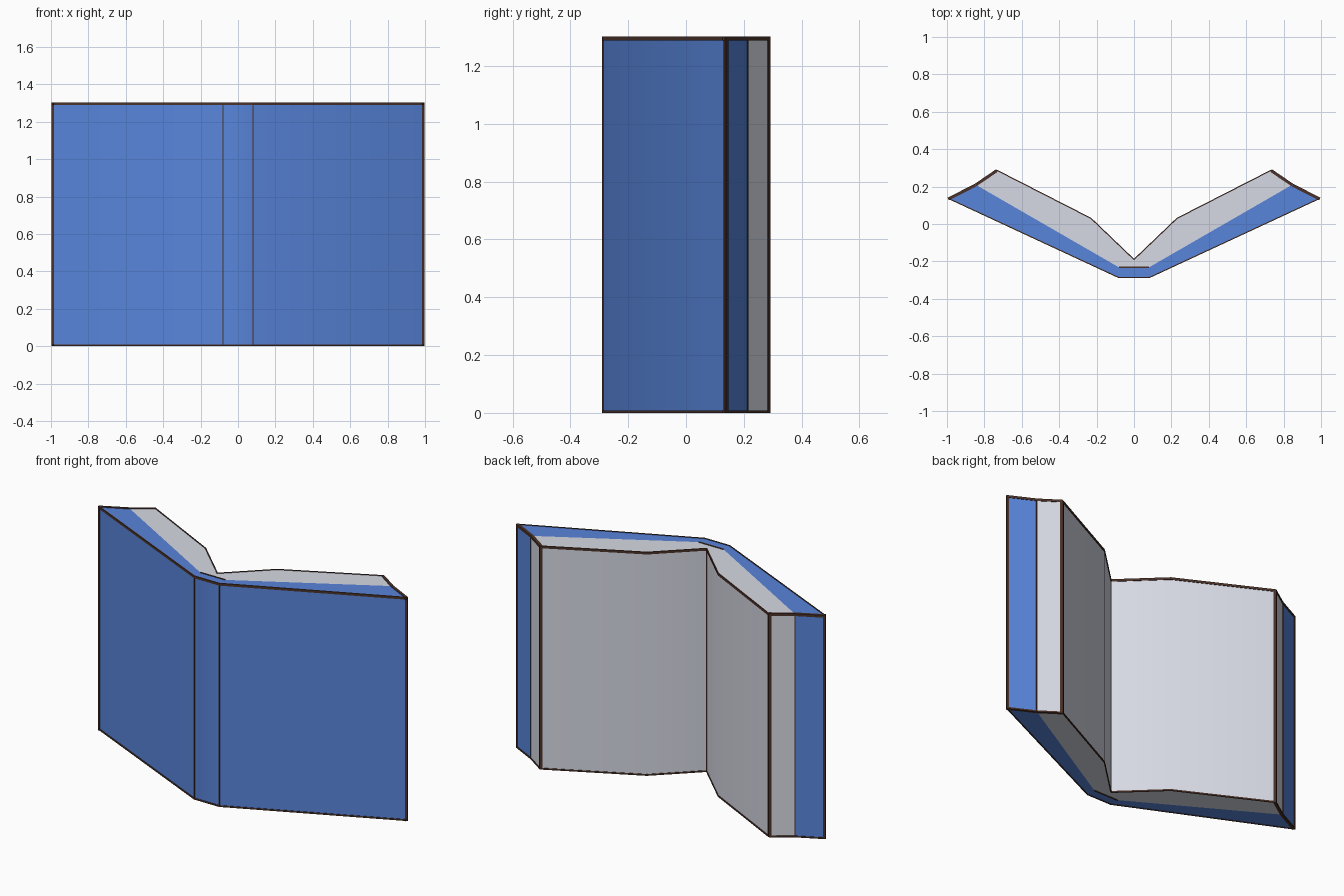
import bpy, bmesh
from mathutils import Vector

if "Cube" in bpy.data.objects:
    bpy.data.objects.remove(bpy.data.objects["Cube"])

H = 1.303          # total height
E = 0.003          # how far the trim stands proud


def material(name, rgb):
    m = bpy.data.materials.new(name)
    m.diffuse_color = (*rgb, 1)
    m.use_nodes = True
    m.node_tree.nodes["Principled BSDF"].inputs["Base Color"].default_value = m.diffuse_color
    return m


blue = material("cover blue", (0.098, 0.235, 0.71))
paper = material("page grey white", (0.68, 0.70, 0.78))
brown = material("dark brown trim", (0.07, 0.032, 0.022))


def finish(name, bm, mat, smooth=False):
    bmesh.ops.recalc_face_normals(bm, faces=bm.faces)
    mesh = bpy.data.meshes.new(name)
    bm.to_mesh(mesh)
    bm.free()
    mesh.materials.append(mat)
    ob = bpy.data.objects.new(name, mesh)
    bpy.context.collection.objects.link(ob)
    if smooth:
        bpy.ops.object.select_all(action='DESELECT')
        ob.select_set(True)
        bpy.context.view_layer.objects.active = ob
        bpy.ops.object.shade_smooth_by_angle(angle=0.52)
    return ob


def add_prism(bm, points, z0, z1):
    base = bm.faces.new([bm.verts.new((x, y, z0)) for x, y in points])
    ext = bmesh.ops.extrude_face_region(bm, geom=[base], use_keep_orig=True)
    top = [v for v in ext["geom"] if isinstance(v, bmesh.types.BMVert)]
    bmesh.ops.translate(bm, verts=top, vec=(0, 0, z1 - z0))


def mirrored(half):
    """Complete a path given for the right half with its left half."""
    return half + [(-x, y) for x, y in reversed(half) if x > 1e-6]


# half profiles seen from above, running towards the middle
outer = [(0.995, 0.138), (0.08, -0.287)]
split = [(0.85, 0.212), (0.08, -0.232)]
inner = [(0.737, 0.289), (0.23, 0.03), (0, -0.19)]

# cover and page block
bm = bmesh.new()
add_prism(bm, mirrored(outer) + mirrored(split)[::-1], E, H - E)
finish("cover", bm, blue, True)
bm = bmesh.new()
add_prism(bm, mirrored(split) + mirrored(inner)[::-1], E, H - E)
finish("pages", bm, paper, True)


# dark trim: thin strips standing just proud of the walls
def strip(bm, a, b, z0, z1, out=E, deep=E):
    """Strip along a-b; 'out' is to the right of the path, 'deep' to the left."""
    a, b = Vector(a), Vector(b)
    d = (b - a).normalized()
    n = Vector((d.y, -d.x))
    add_prism(bm, [a + n * out, b + n * out, b - n * deep, a - n * deep], z0, z1)


# counter-clockwise outline
left_to_right = mirrored(outer)[::-1]
outline = left_to_right + [split[0]] + mirrored(inner) + [(-split[0][0], split[0][1])]
knee = {(0.23, 0.03), (-0.23, 0.03)}
thin = {(0, -0.19), (0.08, -0.287), (-0.08, -0.287), split[0], (-0.85, 0.212)}

bm = bmesh.new()
count = len(outline)
for i, p in enumerate(outline):
    q = outline[(i + 1) % count]
    fore = p[1] > 0.1 and q[1] > 0.1          # page edge sides have wider caps
    deep = 0.013 if fore else E
    strip(bm, p, q, H - 0.014, H, E, deep)
    strip(bm, p, q, 0, 0.009, E, deep)
finish("rim_trim", bm, brown)

bm = bmesh.new()
for i, p in enumerate(outline):
    if p in knee:
        continue
    w = 0.003 if p in thin else 0.013
    for other in (outline[i - 1], outline[(i + 1) % count]):
        d = (Vector(other) - Vector(p)).normalized() * w
        strip(bm, p, Vector(p) + d, E, H - E)
finish("corner_trim", bm, brown)

# dark line between spine and pages on both ends
bm = bmesh.new()
for z in (0, H - E - 0.002):
    strip(bm, (-0.08, -0.232), (0.08, -0.232), z, z + 0.005, 0.004, 0.004)
finish("spine_trim", bm, brown)
